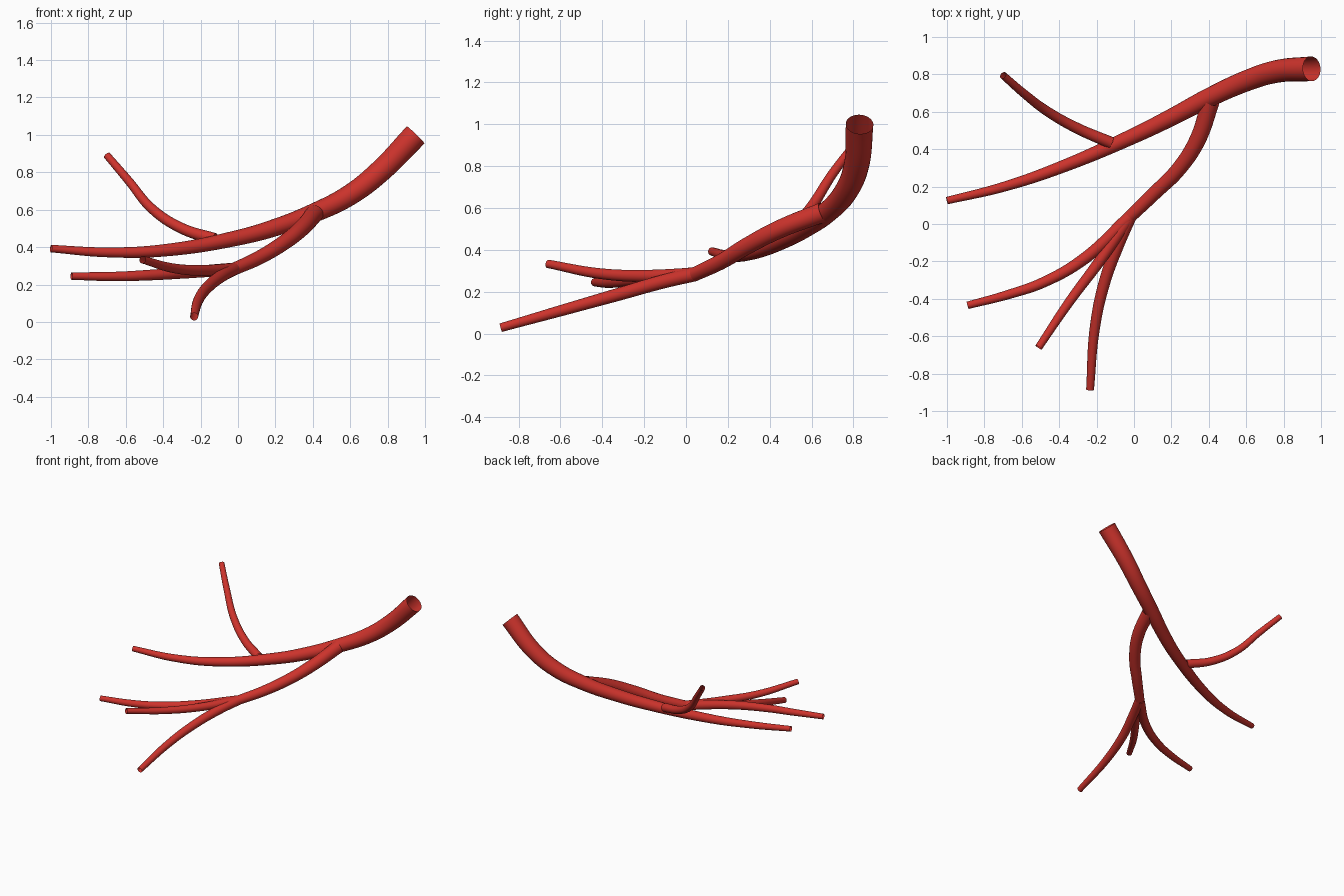
import bpy
import math

default = bpy.data.objects.get("Cube")
if default:
    bpy.data.objects.remove(default, do_unlink=True)

red = bpy.data.materials.new("vessel red")
red.use_nodes = True
color = (0.61, 0.033, 0.025, 1)
red.diffuse_color = color
red.node_tree.nodes["Principled BSDF"].inputs["Base Color"].default_value = color


def tube(name, points, start_radius, end_radius, ease=1.0):
    """Open, smooth tube through the points; a higher ease delays the taper."""
    curve = bpy.data.curves.new(name, "CURVE")
    curve.dimensions = "3D"
    curve.resolution_u = 10
    curve.bevel_depth = 1
    curve.bevel_resolution = 10
    curve.use_fill_caps = False
    spline = curve.splines.new("BEZIER")
    spline.bezier_points.add(len(points) - 1)
    lengths = [0]
    for a, b in zip(points, points[1:]):
        lengths.append(lengths[-1] + math.dist(a, b))
    for knot, point, run in zip(spline.bezier_points, points, lengths):
        knot.co = point
        knot.handle_left_type = knot.handle_right_type = "AUTO"
        taper = (run / lengths[-1]) ** ease
        knot.radius = start_radius + (end_radius - start_radius) * taper
    curve.materials.append(red)
    obj = bpy.data.objects.new(name, curve)
    bpy.context.collection.objects.link(obj)
    bpy.ops.object.select_all(action="DESELECT")
    obj.select_set(True)
    bpy.context.view_layer.objects.active = obj
    bpy.ops.object.convert(target="MESH")
    bpy.ops.object.shade_smooth_by_angle()


# Main trunk, from the wide open end to the far tip
tube("main_trunk", [
    (0.95, 0.83, 1.0), (0.76, 0.815, 0.805), (0.6, 0.765, 0.68),
    (0.4, 0.675, 0.58), (0.2, 0.57, 0.505), (0, 0.472, 0.45),
    (-0.4, 0.30, 0.382), (-0.7, 0.198, 0.372),
    (-1.0, 0.125, 0.392)], 0.066, 0.02)

# Thin branch rising from the trunk
tube("upper_branch", [
    (-0.125, 0.435, 0.443), (-0.30, 0.51, 0.50), (-0.46, 0.60, 0.605),
    (-0.585, 0.695, 0.755), (-0.70, 0.795, 0.89)], 0.032, 0.02)

# Lower branch that feeds the fork
fork = (-0.02, 0.04, 0.283)
tube("lower_branch", [
    (0.41, 0.655, 0.58), (0.34, 0.45, 0.50), (0.24, 0.295, 0.42),
    (0.11, 0.165, 0.342), fork], 0.048, 0.034)

# Three twigs spreading from the fork
tube("outer_twig", [
    fork, (-0.265, -0.185, 0.265), (-0.48, -0.31, 0.25),
    (-0.665, -0.375, 0.243), (-0.89, -0.435, 0.245)], 0.034, 0.02, 1.6)
tube("middle_twig", [
    fork, (-0.185, -0.20, 0.275), (-0.345, -0.415, 0.287),
    (-0.51, -0.66, 0.333)], 0.032, 0.02, 1.4)
tube("front_twig", [
    fork, (-0.085, -0.11, 0.248), (-0.16, -0.32, 0.188),
    (-0.21, -0.56, 0.12), (-0.235, -0.885, 0.028)], 0.034, 0.021, 1.6)
